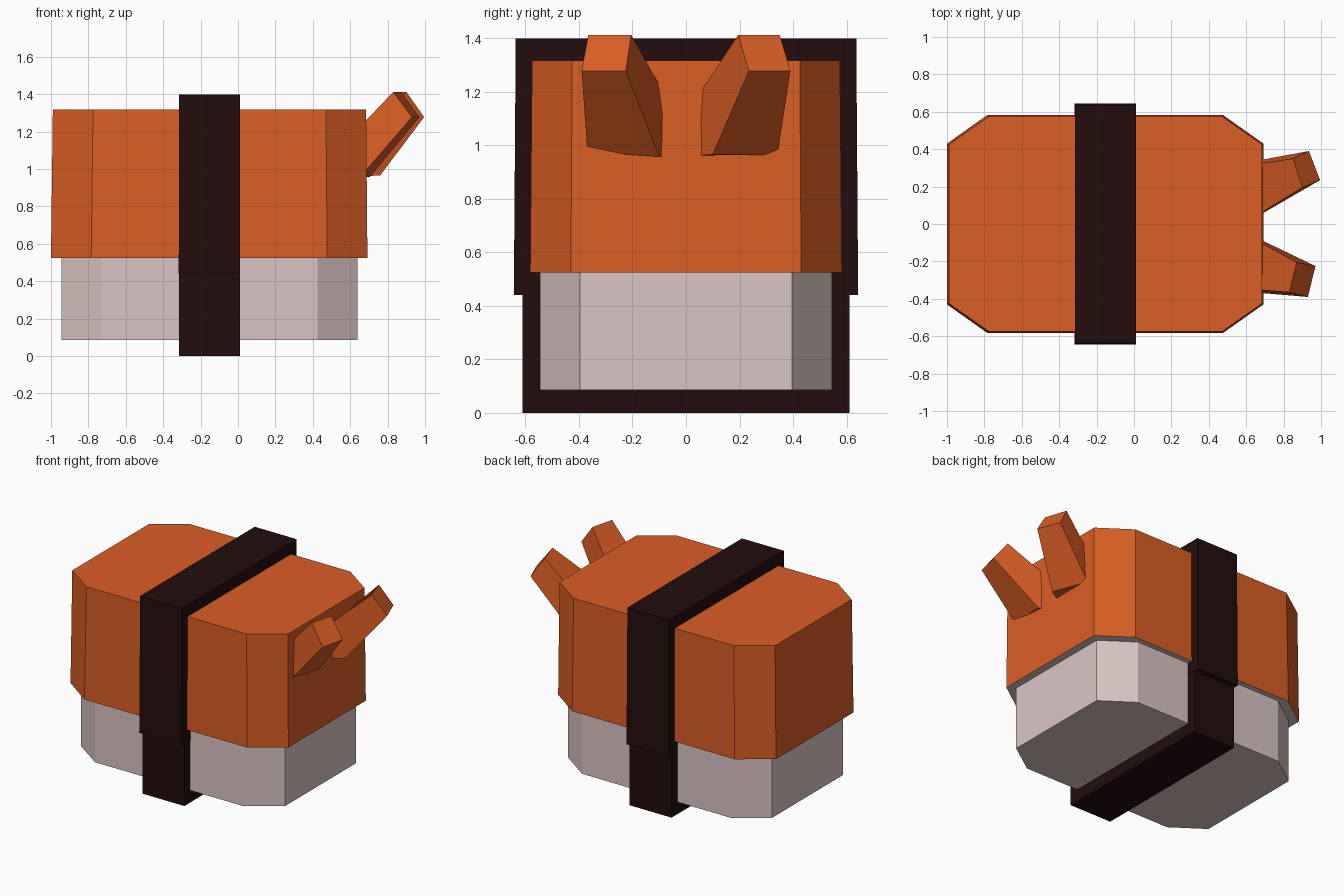
import bpy, bmesh

if "Cube" in bpy.data.objects:
    bpy.data.objects.remove(bpy.data.objects["Cube"])


def material(name, rgb):
    m = bpy.data.materials.new(name)
    m.diffuse_color = (*rgb, 1)
    m.use_nodes = True
    m.node_tree.nodes["Principled BSDF"].inputs["Base Color"].default_value = m.diffuse_color
    return m


ORANGE = material("orange", (0.70, 0.112, 0.018))
RICE = material("rice_white", (0.70, 0.56, 0.55))
DARK = material("dark_seaweed", (0.017, 0.004, 0.004))


def loft(name, lower, upper, mats):
    """Closed solid between two matching rings of points."""
    bm = bmesh.new()
    a = [bm.verts.new(p) for p in lower]
    b = [bm.verts.new(p) for p in upper]
    n = len(a)
    bm.faces.new(a[::-1])
    bm.faces.new(b)
    for i in range(n):
        j = (i + 1) % n
        bm.faces.new((a[i], a[j], b[j], b[i]))
    bmesh.ops.recalc_face_normals(bm, faces=bm.faces)
    mesh = bpy.data.meshes.new(name)
    bm.to_mesh(mesh)
    bm.free()
    for m in mats:
        mesh.materials.append(m)
    ob = bpy.data.objects.new(name, mesh)
    bpy.context.collection.objects.link(ob)
    return ob


def octagon(x0, x1, y, cx, cy, z):
    """Rectangle with cut corners."""
    return [(x0 + cx, -y, z), (x1 - cx, -y, z), (x1, -y + cy, z), (x1, y - cy, z),
            (x1 - cx, y, z), (x0 + cx, y, z), (x0, y - cy, z), (x0, -y + cy, z)]


def rect(x0, x1, y, z):
    return [(x0, -y, z), (x1, -y, z), (x1, y, z), (x0, y, z)]


# Rice block
loft("rice_block", octagon(-0.945, 0.64, 0.545, 0.215, 0.15, 0.085),
     octagon(-0.945, 0.64, 0.545, 0.215, 0.15, 0.525), [RICE])

# Topping, slightly tapered, with a pale underside
topping = loft("topping", octagon(-1.0, 0.692, 0.582, 0.215, 0.152, 0.525),
               octagon(-0.99, 0.685, 0.575, 0.215, 0.15, 1.317), [ORANGE, RICE])
for f in topping.data.polygons:
    f.material_index = 1 if f.normal.z < -0.5 else 0

# Seaweed band: narrow lower wrap, wider upper wrap
loft("band_lower", rect(-0.315, 0.01, 0.61, 0.0), rect(-0.315, 0.01, 0.61, 0.44), [DARK])
loft("band_upper", rect(-0.317, 0.012, 0.643, 0.44), rect(-0.315, 0.01, 0.636, 1.398), [DARK])

# Two tail prongs, rooted inside the topping
loft("tail_prong_back",
     [(0.76, 0.10, 0.965), (0.67, 0.341, 0.963), (0.40, 0.28, 0.95), (0.40, -0.11, 0.95)],
     [(0.995, 0.235, 1.277), (0.935, 0.39, 1.277), (0.85, 0.35, 1.412), (0.90, 0.195, 1.412)],
     [ORANGE])
loft("tail_prong_front",
     [(0.705, -0.10, 0.957), (0.67, -0.368, 0.975), (0.40, -0.33, 0.96), (0.40, 0.05, 0.96)],
     [(0.97, -0.225, 1.277), (0.93, -0.39, 1.277), (0.83, -0.365, 1.412), (0.87, -0.205, 1.412)],
     [ORANGE])
